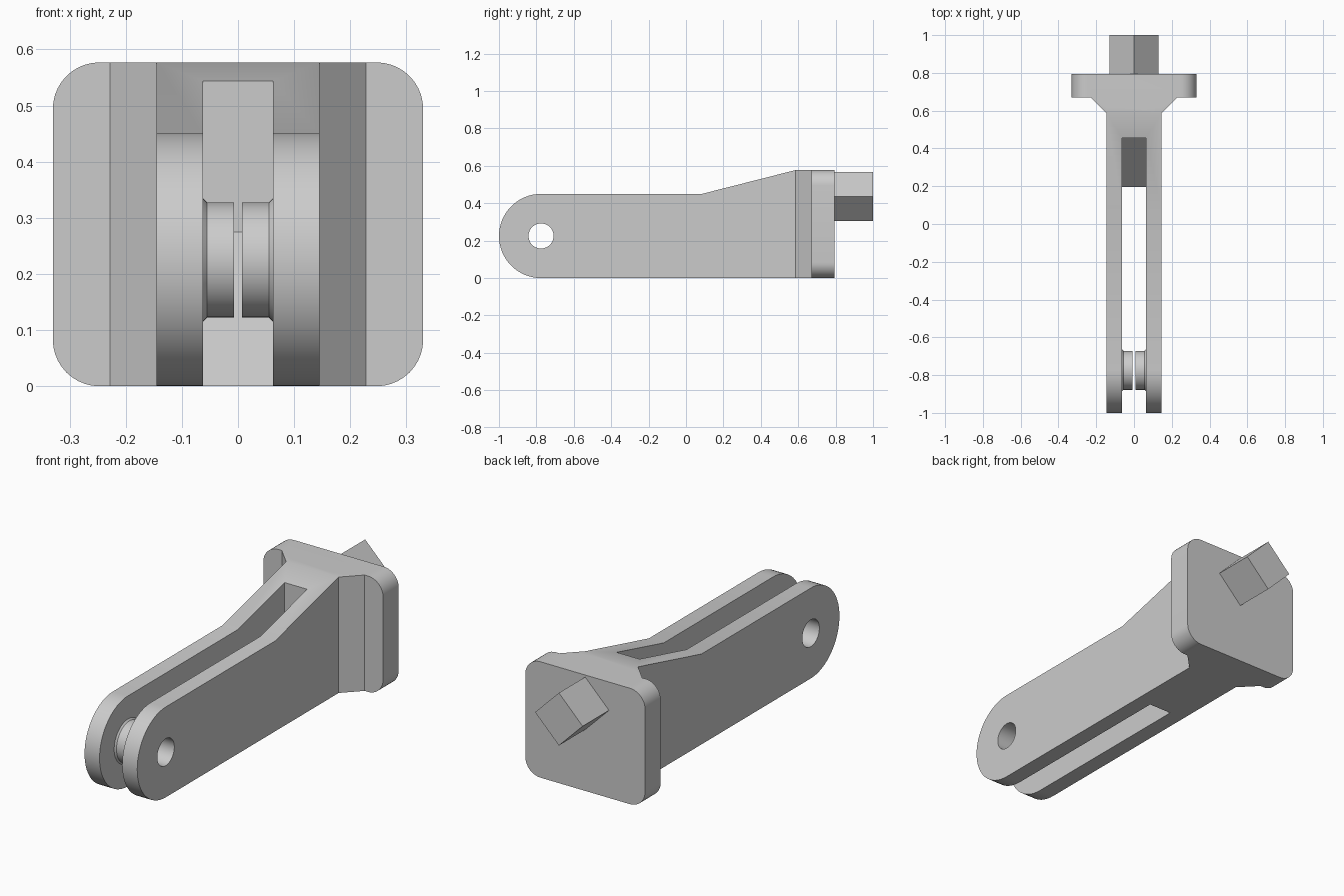
import bpy, bmesh, math
from mathutils import Vector

if "Cube" in bpy.data.objects:
    bpy.data.objects.remove(bpy.data.objects["Cube"])

grey = bpy.data.materials.new("light_grey")
grey.diffuse_color = (0.6, 0.6, 0.6, 1)
grey.use_nodes = True
grey.node_tree.nodes["Principled BSDF"].inputs["Base Color"].default_value = grey.diffuse_color

PY, PZ, R, HOLE = -0.775, 0.225, 0.225, 0.067   # pivot centre, arm end radius, hole radius
TOP, ARM, GAP = 0.577, 0.145, 0.0625            # height, arm half width, slot half width


def finish(name, bm, smooth=True):
    bmesh.ops.recalc_face_normals(bm, faces=bm.faces)
    mesh = bpy.data.meshes.new(name)
    bm.to_mesh(mesh)
    bm.free()
    mesh.materials.append(grey)
    ob = bpy.data.objects.new(name, mesh)
    bpy.context.collection.objects.link(ob)
    return ob


def prism(name, points, axis, a, b):
    """Extrude a 2D outline along an axis from a to b."""
    def place(u, v, w):
        return {"x": (w, u, v), "y": (u, w, v), "z": (u, v, w)}[axis]
    bm = bmesh.new()
    face = bm.faces.new([bm.verts.new(place(u, v, a)) for u, v in points])
    ext = bmesh.ops.extrude_face_region(bm, geom=[face])
    verts = [g for g in ext["geom"] if isinstance(g, bmesh.types.BMVert)]
    bmesh.ops.translate(bm, verts=verts, vec=Vector(place(0, 0, b - a)))
    return finish(name, bm)


def arc(cu, cv, r, start, end, n):
    return [(cu + r * math.cos(math.radians(start + (end - start) * i / n)),
             cv + r * math.sin(math.radians(start + (end - start) * i / n)))
            for i in range(n + 1)]


def boolean(target, other, op):
    mod = target.modifiers.new(op, "BOOLEAN")
    mod.operation, mod.solver, mod.object = op, "EXACT", other
    bpy.context.view_layer.objects.active = target
    bpy.ops.object.modifier_apply(modifier=mod.name)
    bpy.data.objects.remove(other)


def smooth(ob):
    bpy.ops.object.select_all(action="DESELECT")
    ob.select_set(True)
    bpy.context.view_layer.objects.active = ob
    bpy.ops.object.shade_smooth_by_angle(angle=math.radians(30))


# Forked arm: rounded front end, raised rear
arm = prism("forked_bracket", arc(PY, PZ, R, 270, 90, 32)
            + [(0.085, 0.45), (0.585, TOP), (0.62, TOP), (0.62, 0)], "x", -ARM, ARM)

# Slot with a vertical end wall and a sloped lower wall
slot = prism("slot_cutter", [(-1.2, -0.1), (0.195 - 0.0945, -0.1), (0.195, 0),
                             (0.455, 0.275), (0.455, 0.8), (-1.2, 0.8)], "x", -GAP, GAP)
boolean(arm, slot, "DIFFERENCE")
hole = prism("hole_cutter", arc(PY, PZ, HOLE, 0, 360, 48)[:-1], "x", -0.3, 0.3)
boolean(arm, hole, "DIFFERENCE")

# Flared neck
neck = prism("flared_neck", [(-ARM, 0.585), (ARM, 0.585), (0.228, 0.67), (0.228, 0.7),
                             (-0.228, 0.7), (-0.228, 0.67)], "z", 0, TOP)
boolean(arm, neck, "UNION")

# Rounded mounting plate
W, C = 0.33, 0.083
outline = (arc(W - C, TOP - C, C, 0, 90, 10) + arc(C - W, TOP - C, C, 90, 180, 10)
           + arc(C - W, C, C, 180, 270, 10) + arc(W - C, C, C, 270, 360, 10))
plate = prism("mounting_plate", outline, "y", 0.67, 0.793)
boolean(arm, plate, "UNION")

# Square peg standing on its corner
peg = prism("square_peg", arc(0, 0.436, 0.131, 0, 360, 4)[:-1], "y", 0.75, 1.0)
boolean(arm, peg, "UNION")
smooth(arm)

# Pivot bosses on the inner arm faces, with a chamfered root
for side, sx in (("left", -1), ("right", 1)):
    bm = bmesh.new()
    section = [(GAP, HOLE), (0.0075, HOLE), (0.0075, 0.1025), (0.055, 0.1025), (GAP, 0.11)]
    rings = [[bm.verts.new((sx * x, PY + u, PZ + v)) for u, v in arc(0, 0, r, 0, 360, 48)[:-1]]
             for x, r in section]
    for p, q in zip(rings, rings[1:]):
        for i in range(48):
            j = (i + 1) % 48
            bm.faces.new((p[i], p[j], q[j], q[i]))
    ob = finish(side + "_pivot_boss", bm)
    # Open root: make the faces point away from the solid ring
    face = ob.data.polygons[48]
    if face.normal.x * sx > 0:
        ob.data.flip_normals()
    smooth(ob)
